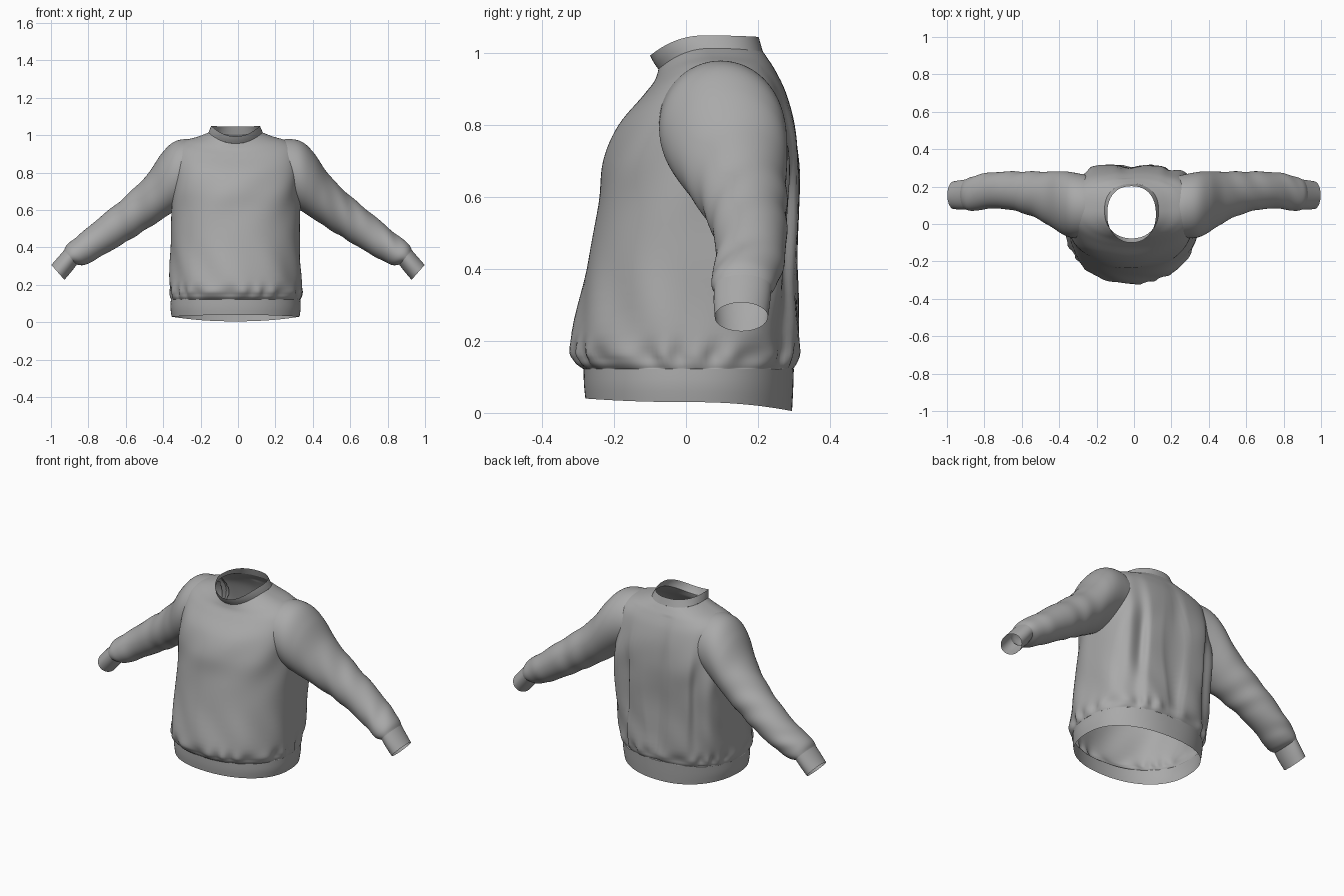
import bpy, bmesh, math
from math import sin, cos, pi, exp
from mathutils.bvhtree import BVHTree

cube = bpy.data.objects.get("Cube")
if cube:
    bpy.data.objects.remove(cube)

# One grey fabric
fabric = bpy.data.materials.new("grey_fabric")
fabric.use_nodes = True
GREY = (0.4, 0.4, 0.4, 1)
fabric.diffuse_color = GREY
fabric.node_tree.nodes["Principled BSDF"].inputs["Base Color"].default_value = GREY


def spline(rows, t):
    """Catmull-Rom blend of whole rows; t counts rows."""
    i = min(int(t), len(rows) - 2)
    f = t - i
    a, b, c, d = (rows[min(max(i + k, 0), len(rows) - 1)] for k in (-1, 0, 1, 2))
    return [q + f * 0.5 * (r - p + f * (2 * p - 5 * q + 4 * r - s + f * (3 * (q - r) + s - p)))
            for p, q, r, s in zip(a, b, c, d)]


def bump(v, centre, width):
    return exp(-((v - centre) / width) ** 2)


def loft(rows, point, sides, steps):
    """Open tube through the rows; point(row, angle) places each vertex."""
    bm = bmesh.new()
    count = (len(rows) - 1) * steps
    rings = []
    for k in range(count + 1):
        row = spline(rows, k / steps)
        rings.append([bm.verts.new(point(row, 2 * pi * j / sides)) for j in range(sides)])
    for low, high in zip(rings, rings[1:]):
        for j in range(sides):
            n = (j + 1) % sides
            bm.faces.new((low[j], low[n], high[n], high[j]))
    bmesh.ops.recalc_face_normals(bm, faces=bm.faces)
    return bm


def finish(name, bm):
    mesh = bpy.data.meshes.new(name)
    bm.to_mesh(mesh)
    bm.free()
    mesh.materials.append(fabric)
    mesh.shade_smooth()
    bpy.context.collection.objects.link(bpy.data.objects.new(name, mesh))


def trim(bm, tree, reach):
    """Remove faces beyond reach in x that lie inside the other tube."""
    hidden = []
    for face in bm.faces:
        p = face.calc_center_median()
        spot, normal, _, _ = tree.find_nearest(p)
        if abs(p.x) > reach and (p - spot).dot(normal) < -.012:
            hidden.append(face)
    bmesh.ops.delete(bm, geom=hidden, context='FACES')


# Torso outline: front z, side z, back z, half width, front y, back y
HEM = [(.04, .03, .005, .342, -.28, .295),
       (.08, .076, .06, .348, -.284, .298),
       (.122, .122, .122, .346, -.285, .3)]
BODY = [HEM[-1],
        (.145, .145, .145, .352, -.308, .312),
        (.2, .2, .2, .353, -.318, .318),
        (.4, .4, .4, .346, -.277, .31),
        (.58, .58, .58, .344, -.245, .314),
        (.7, .72, .7, .344, -.228, .316),
        (.8, .84, .8, .342, -.187, .303),
        (.88, .93, .89, .33, -.122, .278),
        (.92, .97, .95, .275, -.09, .25),
        (.943, .993, .985, .2, -.08, .228),
        (.956, 1.014, 1.005, .145, -.077, .214)]
COLLAR = [BODY[-1],
          (.975, 1.032, 1.025, .138, -.09, .208),
          (.994, 1.05, 1.046, .13, -.1, .202)]


def torso_point(row, angle):
    zf, zs, zb, width, yf, yb = row
    c, s = cos(angle), sin(angle)
    z = zs + ((zb if s > 0 else zf) - zs) * s * s
    # The back hangs much squarer than the front
    power = 2 / (2.15 + (1.9 * bump(z, .56, .31) if s > 0 else 0))
    mid, half = (yf + yb) / 2, (yb - yf) / 2
    x = math.copysign(abs(c) ** power, c) * width
    y = math.copysign(abs(s) ** power, s) * half
    # Long hanging folds on the back, gathers above the hem, soft chest drape
    fold = 0
    if .122 < z < .96:
        if s > 0:
            fold -= .04 * s * s * bump(z, .5, .32) * max(0, cos(x * 26 + z)) ** 2
        fold += .008 * bump(z, .16, .03) * (sin(angle * 19 + 2 * sin(angle * 5)) - .3)
        fold += .005 * bump(z, .27, .12) * sin(angle * 9 + z * 14)
        fold += .004 * bump(z, .7, .15) * sin(angle * 7 - z * 17)
    scale = 1 + fold / .33
    return (x * scale - .013, mid + y * scale, z)


# Sleeve outline: top x, top z, bottom x, bottom z, front y, back y
SLEEVE = [(.2, .965, .25, .66, -.075, .255),
          (.27, .98, .3, .625, -.075, .268),
          (.345, .963, .335, .598, -.072, .278),
          (.41, .9, .37, .575, -.05, .282),
          (.485, .79, .43, .535, -.005, .28),
          (.6, .675, .53, .472, .05, .28),
          (.74, .56, .64, .405, .08, .28),
          (.84, .475, .75, .342, .08, .27),
          (.91, .42, .82, .307, .07, .252),
          (.93, .385, .862, .308, .078, .238)]
CUFF = [SLEEVE[-1],
        (.962, .348, .893, .268, .077, .234),
        (.998, .307, .928, .227, .08, .228)]


def sleeve_point(side):
    def point(row, angle):
        tx, tz, bx, bz, yf, yb = row
        c, s = cos(angle), sin(angle)
        # Slanting wrinkles near the cuff and around the elbow
        amount = .03 * bump(tx, .85, .05) + .025 * bump(tx, .62, .12)
        if tx > .925:
            amount = 0
        k = 1 + amount * sin(tx * 50 + 2 * angle + 2 * sin(angle + side))
        c, s = c * k, s * k
        x = (tx + bx) / 2 + (tx - bx) / 2 * c
        z = (tz + bz) / 2 + (tz - bz) / 2 * c
        return (side * x, (yf + yb) / 2 + (yb - yf) / 2 * s, z)
    return point


# Trunk and its bands
finish("hem_band", loft(HEM, torso_point, 128, 3))
finish("collar", loft(COLLAR, torso_point, 64, 3))
body = loft(BODY, torso_point, 160, 6)
body_tree = BVHTree.FromBMesh(body)

# Sleeves, opened into the trunk at the shoulder
for label, side in (("left", 1), ("right", -1)):
    sleeve = loft(SLEEVE, sleeve_point(side), 64, 8)
    sleeve_tree = BVHTree.FromBMesh(sleeve)
    trim(sleeve, body_tree, 0)
    near = [f for f in body.faces if f.calc_center_median().x * side > 0]
    half = bmesh.new()
    half.free()
    hidden = []
    for face in near:
        p = face.calc_center_median()
        spot, normal, _, _ = sleeve_tree.find_nearest(p)
        if abs(p.x) > .28 and (p - spot).dot(normal) < -.012:
            hidden.append(face)
    bmesh.ops.delete(body, geom=hidden, context='FACES')
    finish(label + "_sleeve", sleeve)
    finish(label + "_cuff", loft(CUFF, sleeve_point(side), 64, 3))
finish("body", body)
